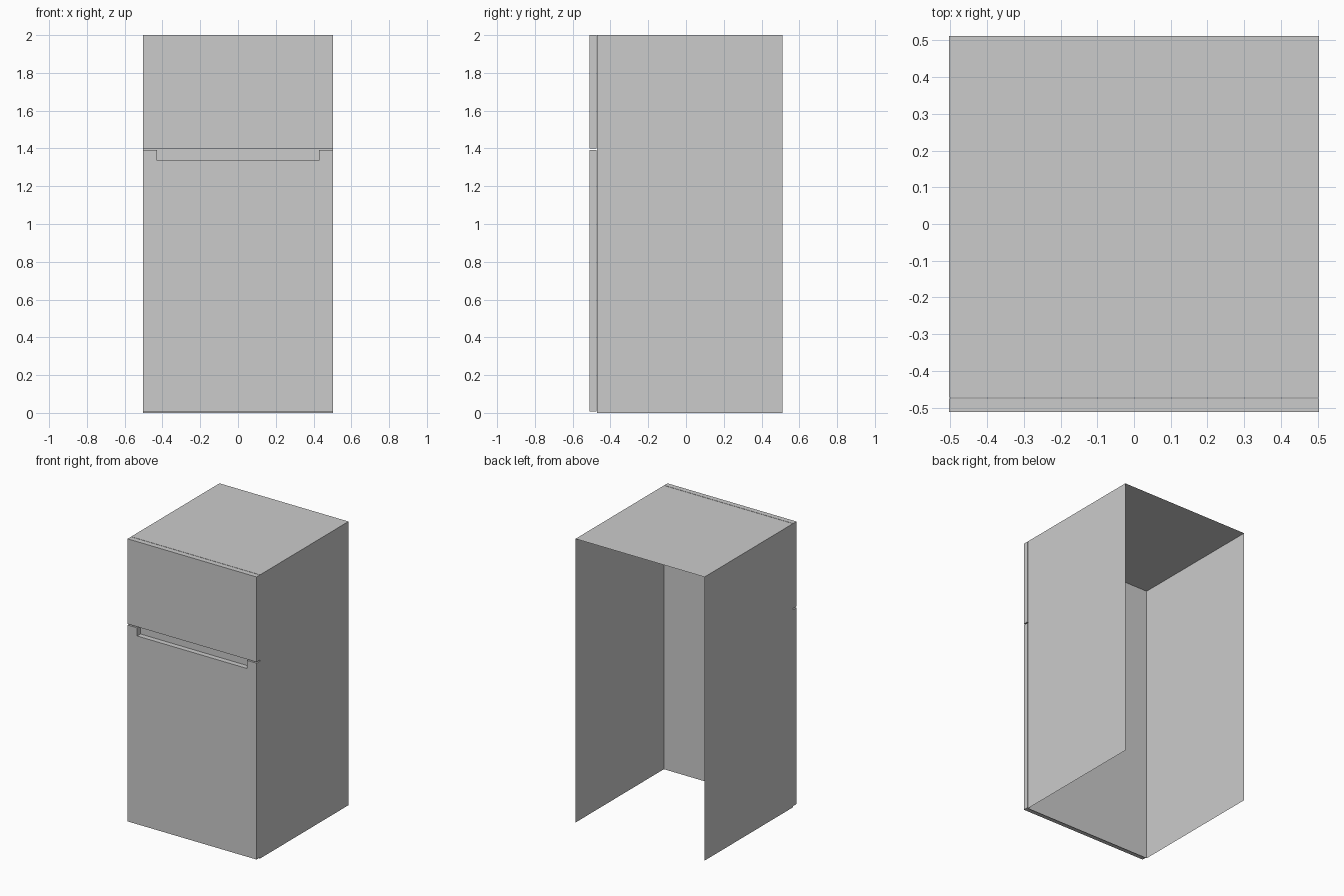
import bpy, bmesh

if "Cube" in bpy.data.objects:
    bpy.data.objects.remove(bpy.data.objects["Cube"])

HW = 0.503                      # half width
FRONT, BACK = -0.512, 0.512
DOOR_BACK, CAB_FRONT = -0.475, -0.472

grey = bpy.data.materials.new("light grey")
grey.diffuse_color = (0.6, 0.6, 0.6, 1)
grey.use_nodes = True
grey.node_tree.nodes["Principled BSDF"].inputs["Base Color"].default_value = grey.diffuse_color


def finish(name, bm):
    mesh = bpy.data.meshes.new(name)
    bm.to_mesh(mesh)
    bm.free()
    mesh.materials.append(grey)
    obj = bpy.data.objects.new(name, mesh)
    bpy.context.collection.objects.link(obj)
    return obj


def door(name, outline):
    """Extrude an (x, z) outline from the door front to its back."""
    bm = bmesh.new()
    face = bm.faces.new([bm.verts.new((x, FRONT, z)) for x, z in outline])
    ext = bmesh.ops.extrude_face_region(bm, geom=[face], use_keep_orig=True)
    verts = [v for v in ext["geom"] if isinstance(v, bmesh.types.BMVert)]
    bmesh.ops.translate(bm, verts=verts, vec=(0, DOOR_BACK - FRONT, 0))
    bmesh.ops.recalc_face_normals(bm, faces=bm.faces)
    return finish(name, bm)


# Cabinet: thin shell, open at the back and the bottom
bm = bmesh.new()
bmesh.ops.create_cube(bm, size=1)
for v in bm.verts:
    v.co = (v.co.x * 2 * HW,
            CAB_FRONT if v.co.y < 0 else BACK,
            2.0 if v.co.z > 0 else 0.0)
bm.normal_update()
open_sides = [f for f in bm.faces if f.normal.y > 0.5 or f.normal.z < -0.5]
bmesh.ops.delete(bm, geom=open_sides, context='FACES')
finish("cabinet", bm)

# Upper freezer door
door("freezer_door", [(-HW, 1.40), (HW, 1.40), (HW, 2.0), (-HW, 2.0)])

# Lower door with a wide hand notch in its top edge
GRIP, TOP, NOTCH = 0.428, 1.392, 1.335
door("lower_door", [(-HW, 0.008), (HW, 0.008), (HW, TOP), (GRIP, TOP),
                    (GRIP, NOTCH), (-GRIP, NOTCH), (-GRIP, TOP), (-HW, TOP)])
